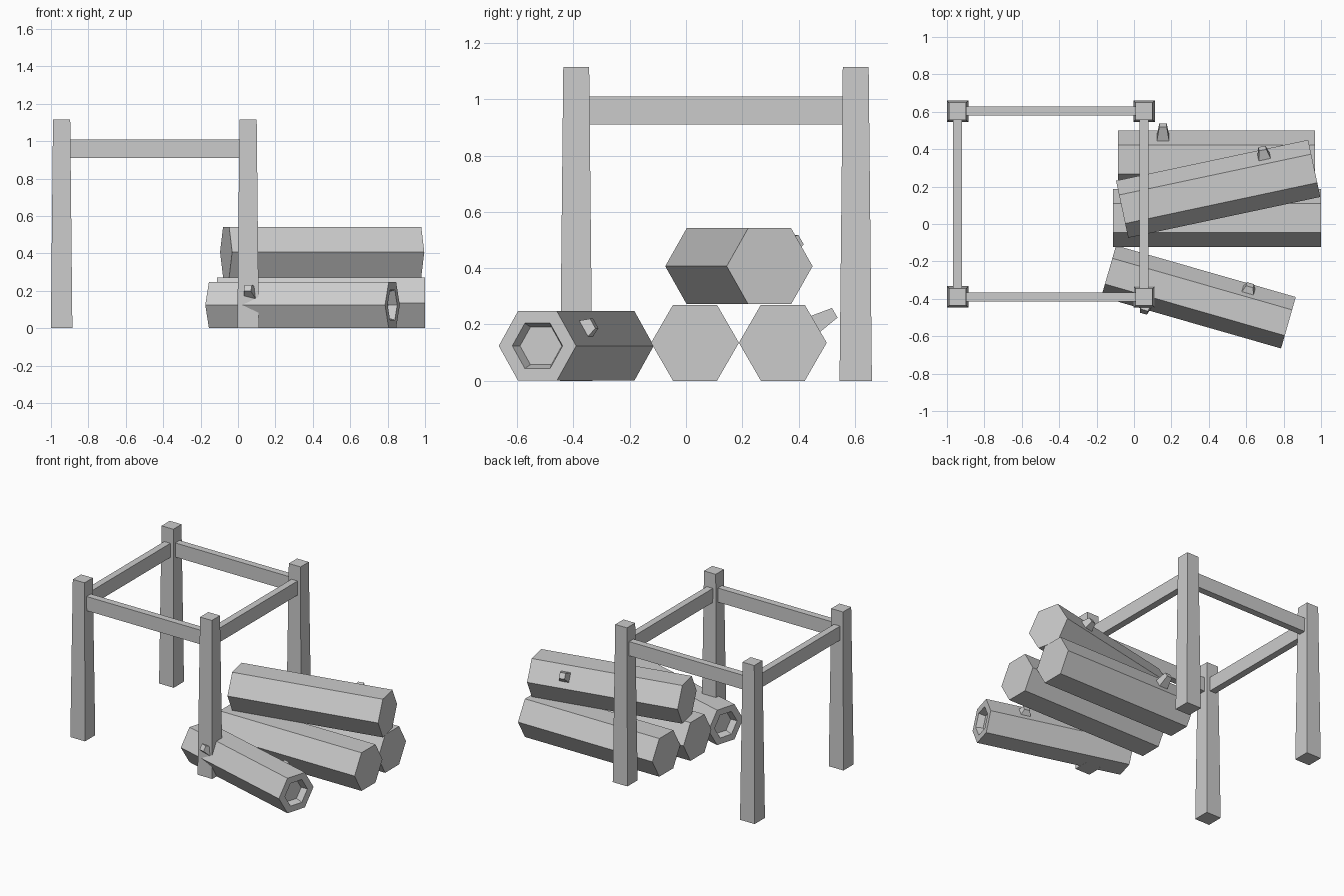
import bpy, bmesh
from math import sin, cos, pi, radians, sqrt
from mathutils import Matrix, Vector

if "Cube" in bpy.data.objects:
    bpy.data.objects.remove(bpy.data.objects["Cube"])


def loft(name, rings, sides, matrix, start=0.0):
    """Skin regular polygon rings (radius, height) along local z, capped at both ends."""
    bm = bmesh.new()
    loops = []
    for r, h in rings:
        loops.append([bm.verts.new((r * cos(start + 2 * pi * i / sides),
                                    r * sin(start + 2 * pi * i / sides), h))
                      for i in range(sides)])
    for a, b in zip(loops, loops[1:]):
        for i in range(sides):
            j = (i + 1) % sides
            bm.faces.new((a[i], a[j], b[j], b[i]))
    bm.faces.new(loops[0][::-1])
    bm.faces.new(loops[-1])
    bmesh.ops.recalc_face_normals(bm, faces=bm.faces)
    bm.transform(matrix)
    me = bpy.data.meshes.new(name)
    bm.to_mesh(me)
    bm.free()
    ob = bpy.data.objects.new(name, me)
    bpy.context.collection.objects.link(ob)
    return ob


def box(name, center, size):
    m = Matrix.Translation(center) @ Matrix.Diagonal((*size, 1))
    return loft(name, [(sqrt(0.5), -0.5), (sqrt(0.5), 0.5)], 4, m, pi / 4)


def log(name, center, angle, length, r, stubs=(), hollow=False):
    """Hexagonal log with a flat top; stubs are (position along log, side, length)."""
    place = Matrix.Translation(center) @ Matrix.Rotation(radians(angle), 4, 'Z')
    h = length / 2
    rings = [(r, -h), (r, h)]
    if hollow:
        rings = [(r * 0.54, 0.045 - h), (r * 0.65, -h)] + rings
        rings += [(r * 0.65, h), (r * 0.54, h - 0.045)]
    # local z -> log axis x, local x -> y
    axis = Matrix(((0, 0, 1, 0), (1, 0, 0, 0), (0, 1, 0, 0), (0, 0, 0, 1)))
    loft(name, rings, 6, place @ axis)
    # cut branch stubs on the upper sloping faces
    for n, (s, side, size) in enumerate(stubs):
        out = Vector((0, side * cos(pi / 6), 0.5))
        rot = out.to_track_quat('Z', 'Y').to_matrix().to_4x4()
        xdir = Vector((1, 0, 0))
        ydir = out.cross(xdir)
        for i in range(3):
            rot[i][0], rot[i][1], rot[i][2] = xdir[i], ydir[i], out[i]
        base = out * (r * sqrt(3) / 2) + xdir * s
        loft(f"{name}_stub_{n + 1}", [(0.049, -0.01), (0.046, 0), (0.028, size)], 4,
             place @ Matrix.Translation(base) @ rot, pi / 4)


# Frame posts, tapering upward
XS, YS = (-0.943, 0.054), (-0.39, 0.603)
for x, xn in zip(XS, ("left", "right")):
    for y, yn in zip(YS, ("front", "back")):
        loft(f"{yn}_{xn}_post", [(0.0575 * sqrt(2), 0), (0.046 * sqrt(2), 1.115)], 4,
             Matrix.Translation((x, y, 0)), pi / 4)

# Rails between the posts
mx, my = sum(XS) / 2, sum(YS) / 2
for x, n in zip(XS, ("left", "right")):
    box(f"{n}_rail", (x, my, 0.96), (0.048, YS[1] - YS[0] - 0.06, 0.1))
for y, n in zip(YS, ("front", "back")):
    box(f"{n}_rail", (mx, y, 0.96), (XS[1] - XS[0] - 0.06, 0.048, 0.1))

# Log pile
log("bottom_middle_log", (0.444, 0.032, 0.135), 0, 1.112, 0.156)
log("bottom_back_log", (0.44, 0.344, 0.135), 0, 1.053, 0.156, [(-0.285, 1, 0.078)])
log("top_log", (0.45, 0.188, 0.407), 12, 1.05, 0.156, [(0.276, 1, 0.053)])
log("hollow_log", (0.345, -0.39, 0.124), -16, 1.0, 0.143,
    [(0.247, 1, 0.035), (-0.259, -1, 0.058)], hollow=True)
